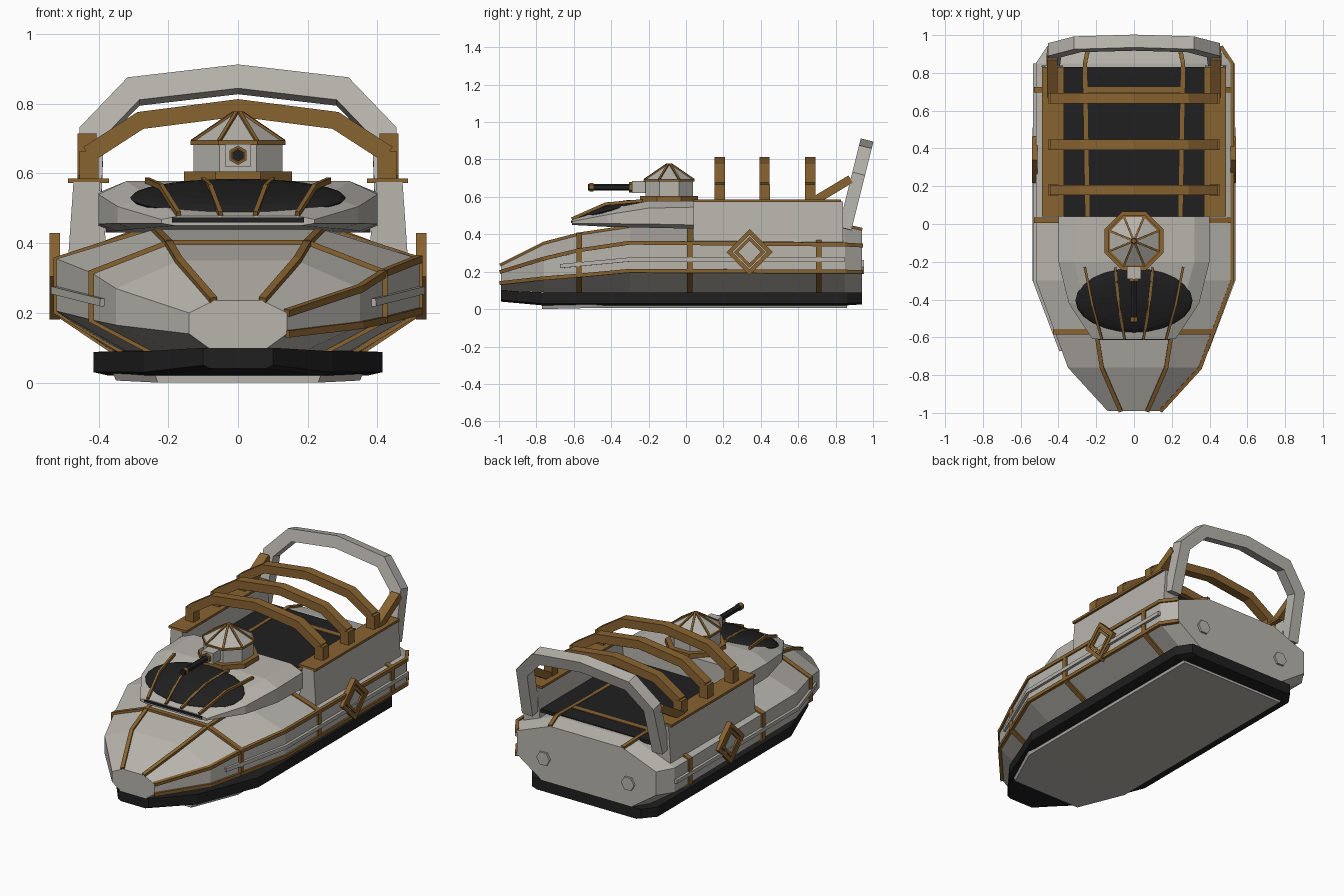
import bpy, bmesh, math
from mathutils import Vector, Matrix

if "Cube" in bpy.data.objects:
    bpy.data.objects.remove(bpy.data.objects["Cube"])


def material(name, rgb):
    m = bpy.data.materials.new(name)
    m.use_nodes = True
    m.diffuse_color = (*rgb, 1)
    m.node_tree.nodes["Principled BSDF"].inputs["Base Color"].default_value = (*rgb, 1)
    return m


GREY = material("warm grey", (0.48, 0.46, 0.42))
BRASS = material("brass brown", (0.25, 0.125, 0.03))
BLACK = material("black", (0.014, 0.014, 0.014))


def finish(name, bm, mat):
    bmesh.ops.recalc_face_normals(bm, faces=bm.faces[:])
    me = bpy.data.meshes.new(name)
    bm.to_mesh(me)
    bm.free()
    me.materials.append(mat)
    ob = bpy.data.objects.new(name, me)
    bpy.context.collection.objects.link(ob)
    return ob


def skin(name, rings, mat, closed=False):
    """Join equal rings of points into a solid."""
    bm = bmesh.new()
    rows = [[bm.verts.new(p) for p in r] for r in rings]
    n = len(rows[0])
    pairs = list(zip(rows, rows[1:])) + ([(rows[-1], rows[0])] if closed else [])
    for a, b in pairs:
        for i in range(n):
            j = (i + 1) % n
            bm.faces.new((a[i], a[j], b[j], b[i]))
    if not closed:
        bm.faces.new(rows[0])
        bm.faces.new(rows[-1])
    return finish(name, bm, mat)


def mirrored(station):
    """Station: y followed by (x, z) pairs from keel to deck."""
    y, half = station[0], list(zip(station[1::2], station[2::2]))
    return [(x, y, z) for x, z in half] + [(-x, y, z) for x, z in reversed(half)]


def beam(name, pts, w, h, mat, ref, closed=False):
    """Mitred bar along pts; w lies along ref, h across it."""
    pts = [Vector(p) for p in pts]
    rings, n = [], len(pts)
    for i, p in enumerate(pts):
        a = pts[i - 1] if i or closed else None
        b = pts[(i + 1) % n] if i < n - 1 or closed else None
        d1 = (p - a).normalized() if a else (b - p).normalized()
        d2 = (b - p).normalized() if b else d1
        t = (d1 + d2).normalized()
        s = Vector(ref)
        s = (s - t * s.dot(t)).normalized()
        u = t.cross(s) / max(0.5, t.dot(d1))
        rings.append([p + s * w * k / 2 + u * h * m / 2
                      for k, m in ((-1, -1), (1, -1), (1, 1), (-1, 1))])
    return skin(name, rings, mat, closed)


def box(name, x, y, z, mat):
    return skin(name, [[(a, y[0], z[0]), (a, y[1], z[0]), (a, y[1], z[1]), (a, y[0], z[1])]
                       for a in x], mat)


def prism(name, c, r1, r2, depth, sides, mat, axis="Z", turn=0.0):
    bm = bmesh.new()
    m = Matrix.Translation(c)
    if axis == "Y":
        m = m @ Matrix.Rotation(math.pi / 2, 4, "X")
    bmesh.ops.create_cone(bm, cap_ends=True, segments=sides, radius1=r1, radius2=r2,
                          depth=depth, matrix=m @ Matrix.Rotation(turn, 4, "Z"))
    return finish(name, bm, mat)


# Hull, octagonal in section
HULL = [
    (-0.99, 0.085, 0.10, 0.14, 0.14, 0.14, 0.20, 0.07, 0.235),
    (-0.76, 0.19, 0.09, 0.35, 0.165, 0.35, 0.27, 0.17, 0.35),
    (-0.57, 0.25, 0.09, 0.42, 0.18, 0.42, 0.315, 0.20, 0.40),
    (-0.30, 0.32, 0.09, 0.52, 0.205, 0.52, 0.355, 0.24, 0.44),
    (0.85, 0.36, 0.09, 0.52, 0.20, 0.52, 0.345, 0.26, 0.445),
    (0.94, 0.30, 0.09, 0.46, 0.20, 0.46, 0.34, 0.24, 0.425),
]
skin("hull", [mirrored(s) for s in HULL], GREY)


def section(y):
    for a, b in zip(HULL, HULL[1:]):
        if a[0] <= y <= b[0]:
            f = (y - a[0]) / (b[0] - a[0])
            return mirrored([p + (q - p) * f for p, q in zip(a, b)])


# Skirt and bottom plate
skin("skirt", [mirrored(s) for s in (
    (-0.99, 0.08, 0.04, 0.10, 0.05, 0.10, 0.10),
    (-0.77, 0.24, 0.02, 0.27, 0.03, 0.27, 0.09),
    (-0.40, 0.37, 0.02, 0.415, 0.03, 0.415, 0.088),
    (0.86, 0.37, 0.02, 0.415, 0.03, 0.415, 0.088),
    (0.94, 0.33, 0.025, 0.36, 0.035, 0.36, 0.09))], BLACK)
skin("bottom_plate", [mirrored(s) for s in (
    (-0.77, 0.23, 0.0, 0.24, 0.03),
    (-0.50, 0.35, 0.006, 0.36, 0.03),
    (0.86, 0.35, 0.006, 0.36, 0.03))], GREY)

# Brass bands and long trims
for i, y in enumerate((-0.57, 0.02, 0.71)):
    beam(f"hull_band_{i + 1}", section(y), 0.03, 0.018, BRASS, (0, 1, 0))
for side in (1, -1):
    beam("deck_trim", [(side * s[7], s[0], s[8]) for s in HULL], 0.022, 0.02, BRASS, (1, 0, 0))
beam("lower_chine_trim", [(s[3], s[0], s[4]) for s in HULL], 0.02, 0.02, BRASS, (1, 0, 0))
beam("upper_chine_trim", [(s[5], s[0], s[6]) for s in HULL], 0.02, 0.02, BRASS, (1, 0, 0))

# Forward cabin with dark glass and ribs
skin("cabin", [mirrored(s) for s in (
    (-0.61, 0.18, 0.45, 0.22, 0.457, 0.22, 0.468, 0.17, 0.478),
    (-0.42, 0.30, 0.44, 0.345, 0.457, 0.345, 0.505, 0.26, 0.535),
    (-0.20, 0.35, 0.435, 0.40, 0.455, 0.40, 0.54, 0.32, 0.578),
    (0.04, 0.35, 0.43, 0.40, 0.45, 0.40, 0.545, 0.32, 0.578))], GREY)
bm = bmesh.new()
bmesh.ops.create_uvsphere(bm, u_segments=24, v_segments=12, radius=1, matrix=(
    Matrix.Translation((0, -0.405, 0.53)) @ Matrix.Rotation(0.25, 4, "X")
    @ Matrix.Diagonal((0.31, 0.175, 0.035, 1))))
finish("canopy_glass", bm, BLACK)
box("front_slit", (-0.19, 0.19), (-0.615, -0.59), (0.46, 0.474), BLACK)
for side in (1, -1):
    for x1, x2, x3 in ((0.26, 0.22, 0.17), (0.10, 0.08, 0.05)):
        beam("canopy_rib", [(side * x1, -0.23, 0.58), (side * x2, -0.43, 0.562),
                            (side * x3, -0.61, 0.483)], 0.013, 0.016, BRASS, (1, 0, 0))

# Turret
TY, T8 = -0.09, math.pi / 8
prism("turret_base", (0, TY, 0.59), 0.168, 0.168, 0.03, 8, BRASS, turn=T8)
prism("turret_body", (0, TY, 0.647), 0.138, 0.138, 0.086, 8, GREY, turn=T8)
prism("turret_rim", (0, TY, 0.688), 0.148, 0.148, 0.012, 8, BRASS, turn=T8)
prism("turret_roof", (0, TY, 0.732), 0.142, 0.012, 0.082, 8, GREY, turn=T8)
prism("turret_cap", (0, TY, 0.772), 0.02, 0.012, 0.012, 8, BRASS, turn=T8)
for i in range(8):
    a = T8 + i * math.pi / 4
    c, s = math.cos(a), math.sin(a)
    beam("roof_rib", [(0.142 * c, TY + 0.142 * s, 0.692), (0.012 * c, TY + 0.012 * s, 0.774)],
         0.011, 0.01, BRASS, (-s, c, 0))
box("gun_mount", (-0.037, 0.037), (-0.29, -0.2), (0.62, 0.685), GREY)
prism("gun_barrel", (0, -0.40, 0.652), 0.018, 0.018, 0.25, 6, BLACK, "Y")
prism("barrel_collar", (0, -0.295, 0.652), 0.028, 0.028, 0.02, 6, BRASS, "Y")
prism("barrel_ring", (0, -0.505, 0.652), 0.022, 0.022, 0.02, 6, BRASS, "Y")

# Cargo bay
box("bay_floor", (-0.38, 0.38), (0.04, 0.83), (0.43, 0.45), BLACK)
for side in (1, -1):
    skin("bay_wall", [[(side * x, y, z) for x, z in
                       ((0.375, 0.37), (0.487, 0.36), (0.472, 0.575), (0.398, 0.575))]
                      for y in (0.04, 0.84)], GREY)
    box("wall_cap", (side * 0.37, side * 0.487), (0.04, 0.83), (0.572, 0.586), BRASS)
    beam("arch_strut", [(side * 0.433, 0.68, 0.575), (side * 0.433, 0.88, 0.695)],
         0.055, 0.045, BRASS, (1, 0, 0))

# Brass hoops over the bay
for y in (0.18, 0.42, 0.665):
    arc = [(0.43, y, 0.655), (0.28, y, 0.752), (0, y, 0.788)]
    beam("bay_hoop", arc + [(-x, b, z) for x, b, z in reversed(arc[:-1])],
         0.055, 0.05, BRASS, (0, 1, 0))
    for side in (1, -1):
        box("hoop_foot", (side * 0.40, side * 0.455), (y - 0.028, y + 0.028), (0.58, 0.665), BRASS)

# Leaning stern arch
arc = [(x, 0.85 + (z - 0.43) * 0.25, z) for x, z in
       ((0.43, 0.43), (0.42, 0.71), (0.30, 0.835), (0, 0.87))]
beam("stern_arch", arc + [(-x, y, z) for x, y, z in reversed(arc[:-1])],
     0.07, 0.07, GREY, (0, 1, -0.25))

# Side rails, diamond badges and stern bolts
for side in (1, -1):
    beam("side_rail", [(side * 0.385, -0.67, 0.23), (side * 0.525, -0.30, 0.265),
                       (side * 0.525, 0.85, 0.265)], 0.022, 0.022, GREY, (0, 0, 1))
    for r, w in ((0.108, 0.022), (0.072, 0.016)):
        beam("diamond_frame", [(side * 0.525, 0.34 + r * math.cos(a), 0.305 + r * math.sin(a))
                               for a in (k * math.pi / 2 for k in range(4))],
             0.03, w, BRASS, (1, 0, 0), True)
    skin("diamond_plate", [[(side * x, 0.34 + 0.1 * math.cos(k * math.pi / 2),
                             0.305 + 0.1 * math.sin(k * math.pi / 2)) for k in range(4)]
                           for x in (0.515, 0.53)], GREY)
    prism("stern_bolt", (side * 0.28, 0.94, 0.225), 0.043, 0.043, 0.025, 6, GREY, "Y", math.pi / 6)
